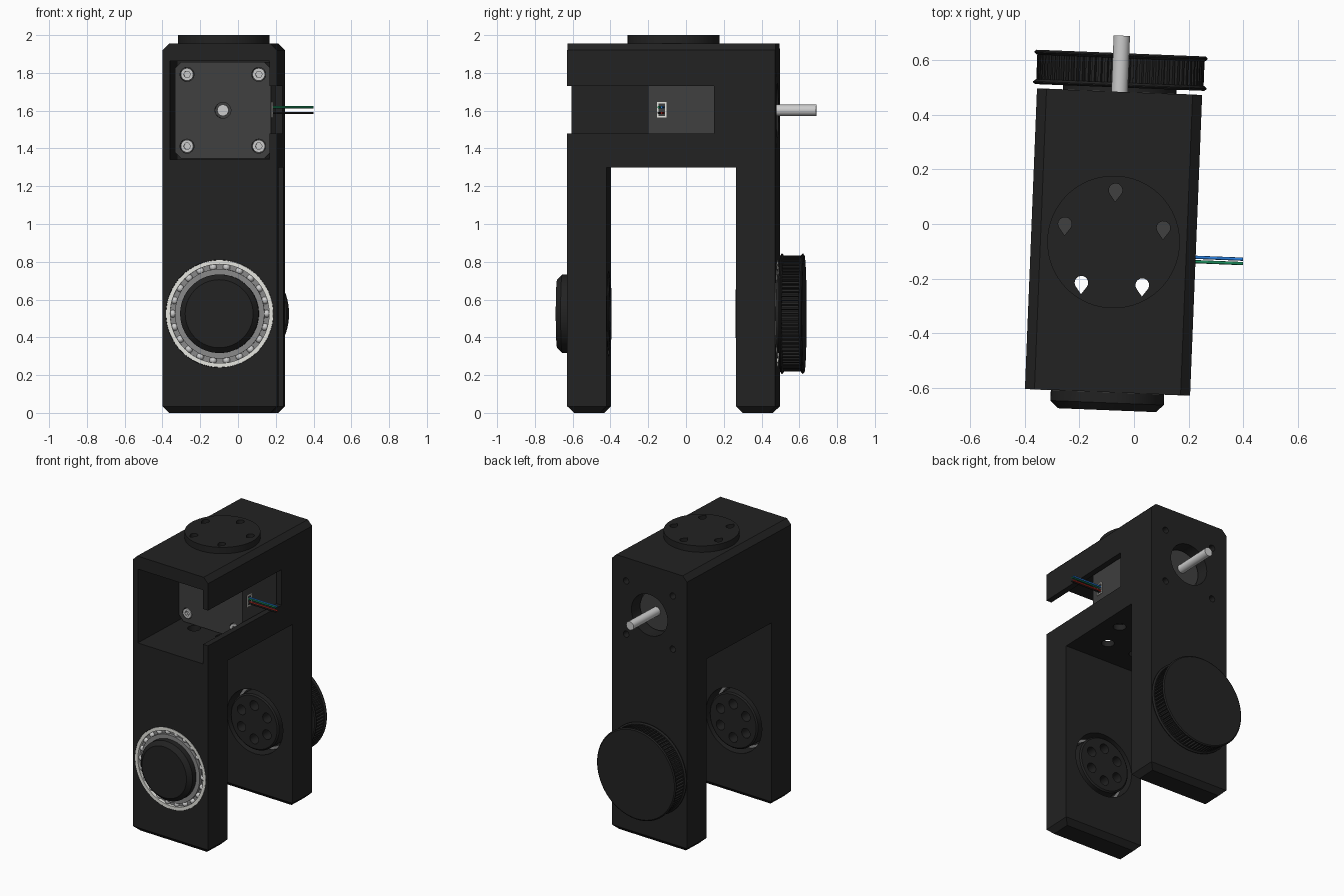
import bpy, bmesh
from math import cos, sin, pi, radians
from mathutils import Matrix

if "Cube" in bpy.data.objects:
    bpy.data.objects.remove(bpy.data.objects["Cube"])


def material(name, r, g, b):
    m = bpy.data.materials.new(name)
    m.diffuse_color = (r, g, b, 1)
    m.use_nodes = True
    m.node_tree.nodes["Principled BSDF"].inputs["Base Color"].default_value = m.diffuse_color
    return m


BLACK = material("black_plastic", 0.016, 0.016, 0.016)
DARK = material("dark_metal", 0.05, 0.05, 0.05)
STEEL = material("steel", 0.55, 0.55, 0.55)
GREY = material("cage_grey", 0.25, 0.25, 0.25)
WHITE = material("light_ring", 0.78, 0.78, 0.74)
BLUE = material("blue", 0.02, 0.2, 0.7)
RED = material("red", 0.6, 0.03, 0.02)
GREEN = material("green", 0.01, 0.25, 0.1)
AXLE_Z, MOTOR_Z = 0.525, 1.602


def place(axis, u, v, t):
    return {'X': (t, u, v), 'Y': (u, t, v), 'Z': (u, v, t)}[axis]


def finish(name, bm, mat):
    bmesh.ops.remove_doubles(bm, verts=bm.verts, dist=1e-5)
    bmesh.ops.recalc_face_normals(bm, faces=bm.faces)
    me = bpy.data.meshes.new(name)
    bm.to_mesh(me)
    bm.free()
    ob = bpy.data.objects.new(name, me)
    bpy.context.collection.objects.link(ob)
    if mat:
        me.materials.append(mat)
    return ob


def prism(name, pts, axis, lo, hi, mat=None):
    bm = bmesh.new()
    a = [bm.verts.new(place(axis, u, v, lo)) for u, v in pts]
    b = [bm.verts.new(place(axis, u, v, hi)) for u, v in pts]
    bm.faces.new(a)
    bm.faces.new(b)
    for i in range(len(pts)):
        j = (i + 1) % len(pts)
        bm.faces.new((a[i], a[j], b[j], b[i]))
    return finish(name, bm, mat)


def circle(r, u=0, v=0, n=48, start=0):
    return [(u + r * cos(start + 2 * pi * i / n), v + r * sin(start + 2 * pi * i / n)) for i in range(n)]


def rect(u0, u1, v0, v1, c=0):
    if not c:
        return [(u0, v0), (u1, v0), (u1, v1), (u0, v1)]
    return [(u0 + c, v0), (u1 - c, v0), (u1, v0 + c), (u1, v1 - c),
            (u1 - c, v1), (u0 + c, v1), (u0, v1 - c), (u0, v0 + c)]


def lathe(name, prof, mat, n=64):
    """Revolve a closed (radius, y) outline around the axle line."""
    bm = bmesh.new()
    rings = [[bm.verts.new((r * cos(2 * pi * i / n), y, AXLE_Z + r * sin(2 * pi * i / n)))
              for i in range(n)] for r, y in prof]
    for k in range(len(prof)):
        a, b = rings[k], rings[(k + 1) % len(prof)]
        if prof[k][0] == 0 and prof[(k + 1) % len(prof)][0] == 0:
            continue
        for i in range(n):
            j = (i + 1) % n
            bm.faces.new((a[i], a[j], b[j], b[i]))
    return finish(name, bm, mat)


def boolean(ob, cutters, op='DIFFERENCE'):
    for c in cutters:
        m = ob.modifiers.new("cut", 'BOOLEAN')
        m.operation, m.object, m.solver = op, c, 'EXACT'
    dg = bpy.context.evaluated_depsgraph_get()
    me = bpy.data.meshes.new_from_object(ob.evaluated_get(dg))
    ob.modifiers.clear()
    ob.data = me
    for c in cutters:
        bpy.data.objects.remove(c)


# Fork body: side outline intersected with chamfered front outline
c = 0.035
side = [(-.551, 1.955), (-.551, c), (-.551 + c, 0), (-.343 - c, 0), (-.343, c), (-.343, 1.30),
        (.343, 1.30), (.343, c), (.343 + c, 0), (.551 - c, 0), (.551, c), (.551, 1.955)]
body = prism("fork_body", side, 'X', -0.4, 0.4, BLACK)
boolean(body, [prism("outline", rect(-.303, .303, 0, 1.955, c), 'Y', -0.7, 0.7)], 'INTERSECT')

# Motor pocket, cable slot, shaft hole, axle bores
cuts = [prism("pocket", rect(-.263, .263, 1.341, 1.863), 'Y', -0.6, 0.452),
        prism("slot", rect(-.6, .226, 1.48, 1.73), 'X', 0.2, 0.4),
        prism("hole", circle(.145, 0, MOTOR_Z), 'Y', 0.4, 0.6)]
for x in (-.188, .188):
    for z in (-.188, .188):
        cuts.append(prism("hole", circle(.022, x, MOTOR_Z + z, 20), 'Y', 0.4, 0.6))
for s in (-1, 1):
    cuts.append(prism("bore", circle(.285, 0, AXLE_Z, 64), 'Y', *sorted((s * .45, s * .6))))
    cuts.append(prism("bore", circle(.225, 0, AXLE_Z, 64), 'Y', *sorted((s * .3, s * .5))))

# Mounting disc with five teardrop holes through disc, roof and floor
disc = prism("top_disc", circle(.243, n=72), 'Z', 1.95, 2.0, BLACK)
disc_cuts = []
for k in range(5):
    u, v = .19 * cos(pi / 2 + k * 2 * pi / 5), .19 * sin(pi / 2 + k * 2 * pi / 5)
    drop = [(u + .025 * cos(radians(a)), v + .025 * sin(radians(a))) for a in range(-40, 221, 20)]
    drop.append((u, v - .042))
    disc_cuts.append(prism("hole", drop, 'Z', 1.9, 2.1))
    cuts.append(prism("hole", drop, 'Z', 1.8, 2.1))
    cuts.append(prism("hole", circle(.042, u, v, 24), 'Z', 1.25, 1.4))
boolean(disc, disc_cuts)
boolean(body, cuts)

# Stepper motor with boss, shaft and screws
motor = prism("motor", rect(-.255, .255, MOTOR_Z - .255, MOTOR_Z + .255, .035), 'Y', -.124, .451, DARK)
sockets = [prism("recess", circle(.042, 0, MOTOR_Z), 'Y', -.2, -.1)]
for x in (-.19, .19):
    for z in (-.19, .19):
        sockets.append(prism("recess", circle(.037, x, MOTOR_Z + z, 32), 'Y', -.2, -.09))
        head = prism("motor_screw", circle(.033, x, MOTOR_Z + z, 32), 'Y', -.126, -.085, STEEL)
        boolean(head, [prism("hex", circle(.018, x, MOTOR_Z + z, 6), 'Y', -.2, -.105)])
boolean(motor, sockets)
prism("motor_boss", circle(.133, 0, MOTOR_Z), 'Y', .44, .475, DARK)
prism("motor_shaft", circle(.03, 0, MOTOR_Z, 32), 'Y', -.126, .757, STEEL)

# Cable plug and four wires
plug_y = -.052
plug = prism("cable_plug", rect(plug_y - .024, plug_y + .024, 1.564, 1.645), 'X', .24, .262, WHITE)
boolean(plug, [prism("recess", rect(plug_y - .018, plug_y + .018, 1.572, 1.637), 'X', .25, .3)])
for dy, z, mat in ((.008, 1.618, BLUE), (.008, 1.588, RED), (-.008, 1.618, GREEN), (-.008, 1.588, BLACK)):
    prism("wire", circle(.006, plug_y + dy, z, 12), 'X', .245, .477, mat)

# Axles and bearings in both legs
for s, side_name in ((-1, "front"), (1, "back")):
    if s < 0:
        outer = [(0, -.617), (.18, -.617), (.208, -.59)]
    else:
        outer = [(0, .575), (.208, .575)]
    axle = lathe(side_name + "_axle", outer + [(.208, s * .45), (.195, s * .45), (.195, s * .343),
                                               (.185, s * .335), (0, s * .335)], BLACK)
    boolean(axle, [prism("hole", circle(.034, .118 * cos(k * pi / 3 + pi / 6),
                                        AXLE_Z + .118 * sin(k * pi / 3 + pi / 6), 24),
                         'Y', *sorted((s * .3, s * .42))) for k in range(6)])
    for part, r0, r1, y1, mat in (("outer_ring", .262, .284, .552, WHITE), ("inner_ring", .208, .237, .552, GREY),
                                  ("cage", .237, .262, .53, GREY)):
        lathe(side_name + "_bearing_" + part, [(r0, s * .452), (r1, s * .452), (r1, s * y1), (r0, s * y1)], mat)
    bm = bmesh.new()
    for k in range(22):
        a = 2 * pi * k / 22
        bmesh.ops.create_uvsphere(bm, u_segments=16, v_segments=8, radius=.02,
                                  matrix=Matrix.Translation((.249 * cos(a), s * .528, AXLE_Z + .249 * sin(a))))
    finish(side_name + "_bearing_balls", bm, STEEL)

# Toothed belt pulley on the back
teeth = []
for k in range(80):
    for f, r in ((0, .307), (.45, .307), (.55, .293), (.9, .293)):
        a = 2 * pi * (k + f) / 80
        teeth.append((r * cos(a), AXLE_Z + r * sin(a)))
prism("pulley_teeth", teeth, 'Y', .575, .685, BLACK)
for name, y, d in (("pulley_inner_flange", .567, 1), ("pulley_outer_flange", .693, -1)):
    lathe(name, [(0, y), (.31, y), (.318, y + d * .006), (.318, y + d * .01),
                 (.308, y + d * .018), (0, y + d * .018)], BLACK, 80)

# Turn the whole model into its slightly rotated pose
pose = Matrix.Translation((-.075, -.066, 0)) @ Matrix.Rotation(radians(-2.3), 4, 'Z')
for ob in bpy.context.scene.objects:
    ob.data.transform(pose)
    ob.select_set(True)
bpy.context.view_layer.objects.active = body
bpy.ops.object.shade_smooth_by_angle(angle=radians(30))
